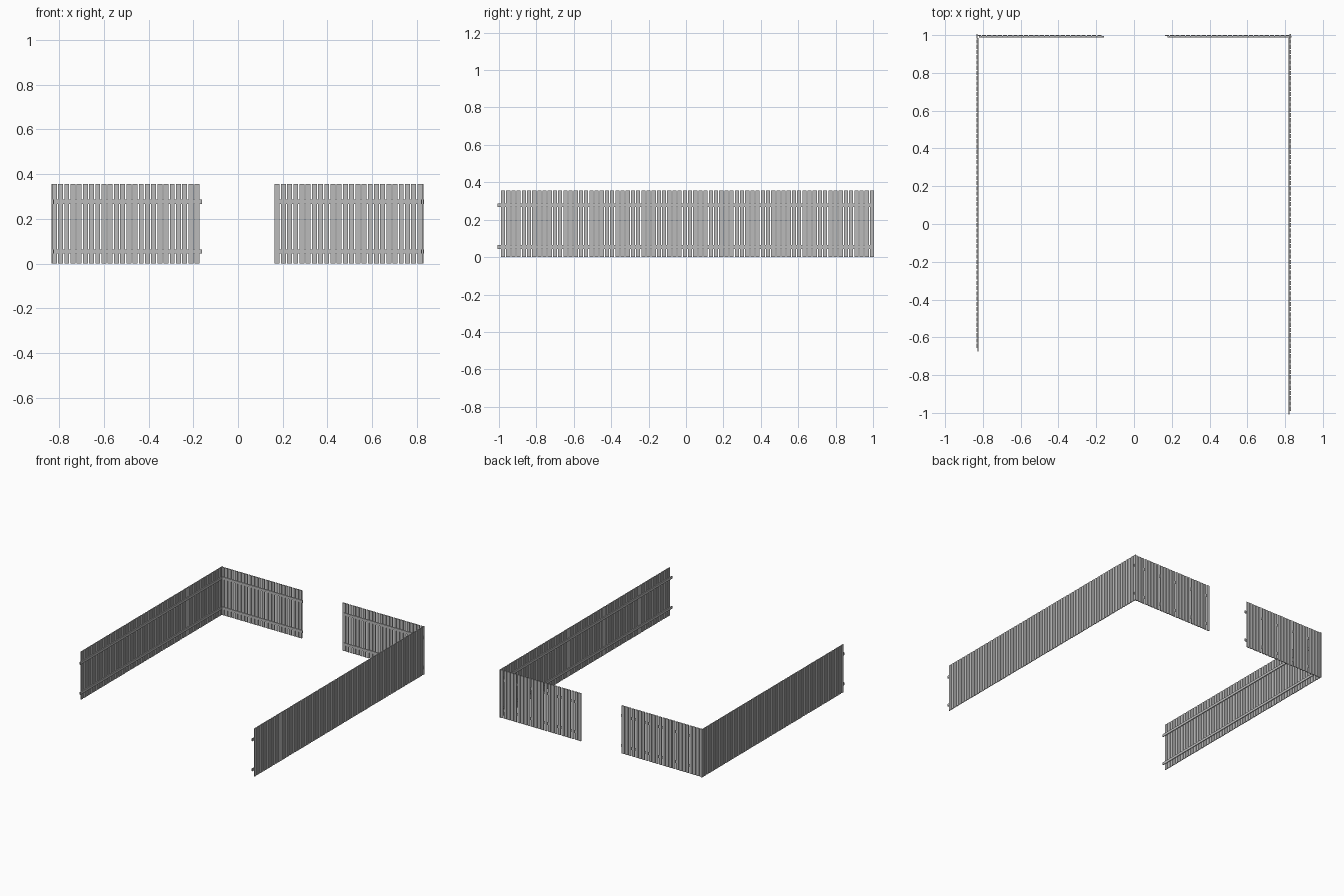
import bpy
import bmesh
from mathutils import Matrix, Vector

cube = bpy.data.objects.get("Cube")
if cube:
    bpy.data.objects.remove(cube)

# One weathered grey for every board
grey = bpy.data.materials.new("weathered grey")
grey.use_nodes = True
colour = (0.5, 0.5, 0.5, 1)
grey.diffuse_color = colour
grey.node_tree.nodes["Principled BSDF"].inputs["Base Color"].default_value = colour

PITCH = 2 / 72
PICKET_WIDTH = 0.022
PICKET_DEPTH = 0.006
HEIGHT = 0.356
RAIL_DEPTH = 0.006
RAIL_HEIGHT = 0.019
RAIL_LEVELS = (0.054, 0.277)
OVERHANG = 0.014


def add_boards(name, boards):
    """Make one object from boxes given as (low corner, high corner)."""
    bm = bmesh.new()
    for low, high in boards:
        low, high = Vector(low), Vector(high)
        size = Matrix.Diagonal((high - low).to_4d())
        bmesh.ops.create_cube(bm, size=1, matrix=Matrix.Translation((low + high) / 2) @ size)
    mesh = bpy.data.meshes.new(name)
    bm.to_mesh(mesh)
    bm.free()
    mesh.materials.append(grey)
    obj = bpy.data.objects.new(name, mesh)
    bpy.context.collection.objects.link(obj)
    return obj


def board(along, start, end, near, far, bottom, top):
    """Box corners for a board running along x or y."""
    near, far = min(near, far), max(near, far)
    if along == "x":
        return (start, near, bottom), (end, far, top)
    return (near, start, bottom), (far, end, top)


def add_fence(name, along, first, count, outer, inward, rail_start, rail_end):
    """Row of pickets with two rails on its inner side."""
    inner = outer + inward * PICKET_DEPTH
    pickets = []
    for i in range(count):
        start = first + i * PITCH
        pickets.append(board(along, start, start + PICKET_WIDTH, outer, inner, 0, HEIGHT))
    add_boards(name + "_pickets", pickets)
    rails = [board(along, rail_start, rail_end, inner, inner + inward * RAIL_DEPTH,
                   z - RAIL_HEIGHT / 2, z + RAIL_HEIGHT / 2) for z in RAIL_LEVELS]
    add_boards(name + "_rails", rails)


# Back fences either side of the gateway
add_fence("back_right_fence", "x", -0.833, 24, 1.0, -1, -0.82, -0.16)
add_fence("back_left_fence", "x", 0.164, 24, 1.0, -1, 0.178, 0.833)

# Long side fences, the right one stopping short
for name, outer, inward, count in (("left_side_fence", 0.83, -1, 72),
                                   ("right_side_fence", -0.835, 1, 60)):
    first = 1.0 - PICKET_WIDTH - (count - 1) * PITCH
    add_fence(name, "y", first + 0.005, count, outer, inward, first - OVERHANG, 0.985)
